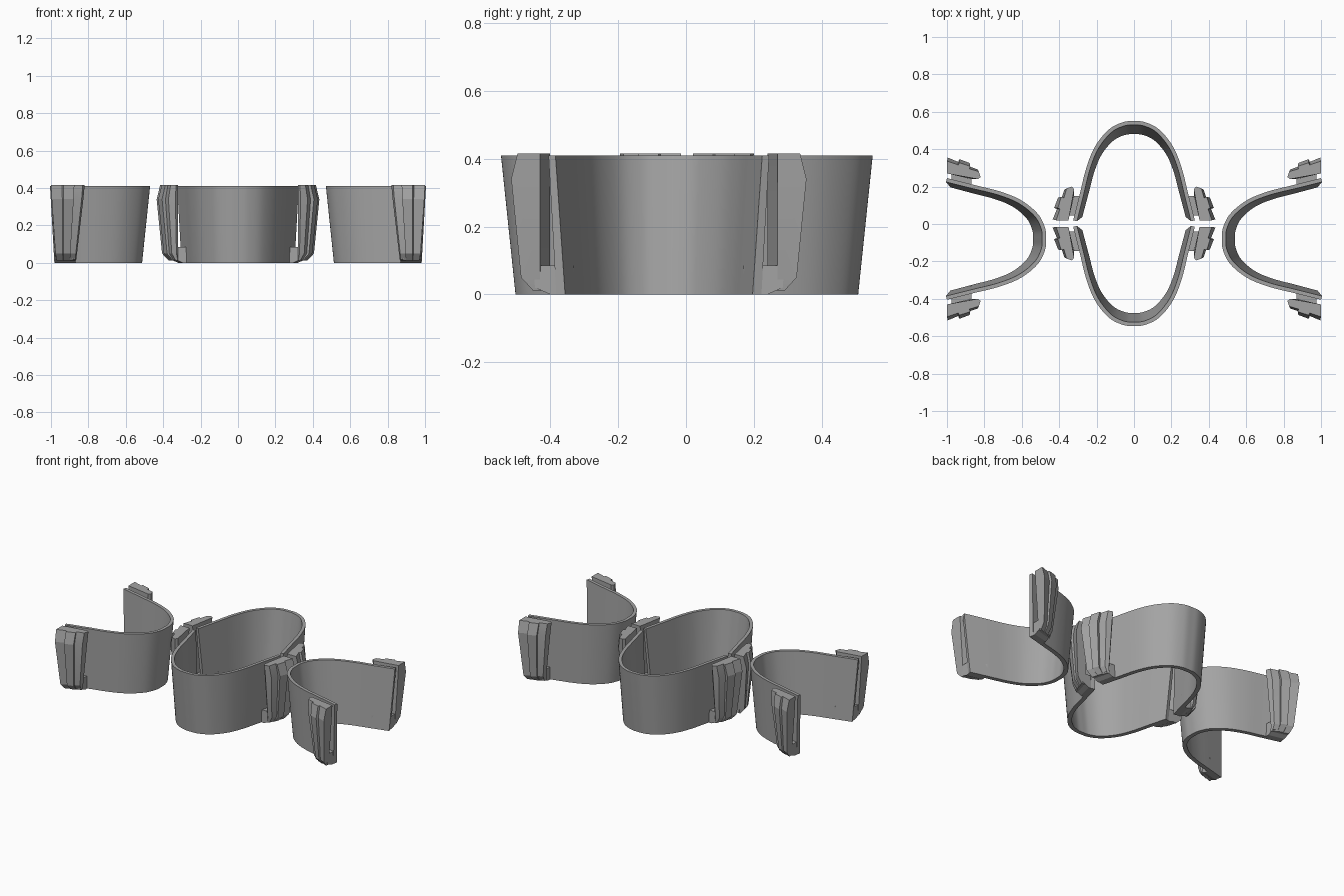
import bpy, bmesh, math
from mathutils import Vector, Matrix

if "Cube" in bpy.data.objects:
    bpy.data.objects.remove(bpy.data.objects["Cube"])

grey = bpy.data.materials.new("mid grey")
grey.diffuse_color = (0.37, 0.37, 0.37, 1)
grey.use_nodes = True
grey.node_tree.nodes["Principled BSDF"].inputs["Base Color"].default_value = grey.diffuse_color

HEIGHT = 0.41


def make_loft(name, rings, angle=30):
    """Skin a stack of equal, closed rings and cap both ends."""
    bm = bmesh.new()
    loops = [[bm.verts.new(p) for p in r] for r in rings]
    n = len(rings[0])
    for a, b in zip(loops, loops[1:]):
        for i in range(n):
            j = (i + 1) % n
            bm.faces.new((a[i], a[j], b[j], b[i]))
    bm.faces.new(loops[0][::-1])
    bm.faces.new(loops[-1])
    bmesh.ops.recalc_face_normals(bm, faces=bm.faces)
    mesh = bpy.data.meshes.new(name)
    bm.to_mesh(mesh)
    bm.free()
    mesh.materials.append(grey)
    ob = bpy.data.objects.new(name, mesh)
    bpy.context.collection.objects.link(ob)
    bpy.ops.object.select_all(action='DESELECT')
    ob.select_set(True)
    bpy.context.view_layer.objects.active = ob
    bpy.ops.object.shade_smooth_by_angle(angle=math.radians(angle))
    return ob


def smooth_path(pts, steps):
    """Catmull-Rom curve through the points."""
    p = [Vector(q) for q in pts]
    p = [2 * p[0] - p[1]] + p + [2 * p[-1] - p[-2]]
    out = []
    for i in range(1, len(p) - 2):
        a, b, c, d = p[i - 1:i + 3]
        for s in range(steps):
            t = s / steps
            out.append(0.5 * (2 * b + (c - a) * t + (2 * a - 5 * b + 4 * c - d) * t * t
                              + (3 * b - a - 3 * c + d) * t ** 3))
    return out + [p[-2]]


# U-shaped outline of the band: right leg, tip, mirrored left leg
half = [(0.325, 0), (0.29, 0.14), (0.255, 0.28), (0.208, 0.395), (0.135, 0.485), (0.06, 0.524)]
outline = smooth_path(half + [(0, 0.53)] + [(-u, v) for u, v in half[::-1]], 6)


def band_ring(i, f):
    """Cross-section of the leaning wall at outline point i."""
    def at(k, top):
        q = outline[max(0, min(k, len(outline) - 1))]
        return q if top else Vector((q.x * 0.93, 0.025 + q.y * 0.872))
    ring = []
    for top, z, thick in ((0, 0, 0.027), (1, HEIGHT, 0.021)):
        p = at(i, top)
        t = (at(i + 1, top) - at(i - 1, top)).normalized()
        inner = p + Vector((-t.y, t.x)) * thick
        pair = [(p.x, p.y, z), (inner.x, inner.y, z)]
        ring += pair if not top else pair[::-1]
    return ring


# Stepped plan of the clip, its tapering levels, and the foot joining it to the band
clip_plan = [(0.35, 0), (0.435, 0), (0.412, 0.06), (0.427, 0.066), (0.406, 0.125),
             (0.388, 0.12), (0.372, 0.17), (0.335, 0.18), (0.32, 0.165)]
clip_levels = [(0.012, 0.25, 0.030, 0.58), (0.05, 0.66, 0.024, 0.64),
               (0.34, 1.0, 0.004, 0.94), (0.415, 0.78, 0.0, 1.0)]
foot_plan = [(0.29, 0.025), (0.37, 0.025), (0.345, 0.13), (0.25, 0.13)]


def clip_ring(side, z, k, shift, squeeze):
    ring = []
    for u, v in clip_plan:
        inner = 0.35 - 0.18 * v
        ring.append((side * (inner + (u - inner) * k), shift + v * squeeze, z))
    return ring


def foot_ring(side, z, cut):
    return [(side * (u - cut if i in (1, 2) else u), v, z) for i, (u, v) in enumerate(foot_plan)]


# Four bands, each turned about its own end line
places = [("back", (0, 0.02), 0), ("front", (0, -0.015), 180),
          ("left", (-1, -0.08), -90), ("right", (1, -0.08), 90)]
for label, (x, y), turn in places:
    parts = [make_loft(label + "_band", [band_ring(i, 0) for i in range(len(outline))], 40)]
    for side, s_name in ((1, "a"), (-1, "b")):
        parts.append(make_loft(f"{label}_clip_{s_name}",
                               [clip_ring(side, *lv) for lv in clip_levels], 15))
        parts.append(make_loft(f"{label}_clip_foot_{s_name}",
                               [foot_ring(side, 0, 0.05), foot_ring(side, 0.02, 0.005),
                                foot_ring(side, 0.085, 0)], 15))
    for ob in parts:
        ob.matrix_world = Matrix.Translation((x, y, 0)) @ Matrix.Rotation(math.radians(turn), 4, 'Z')
